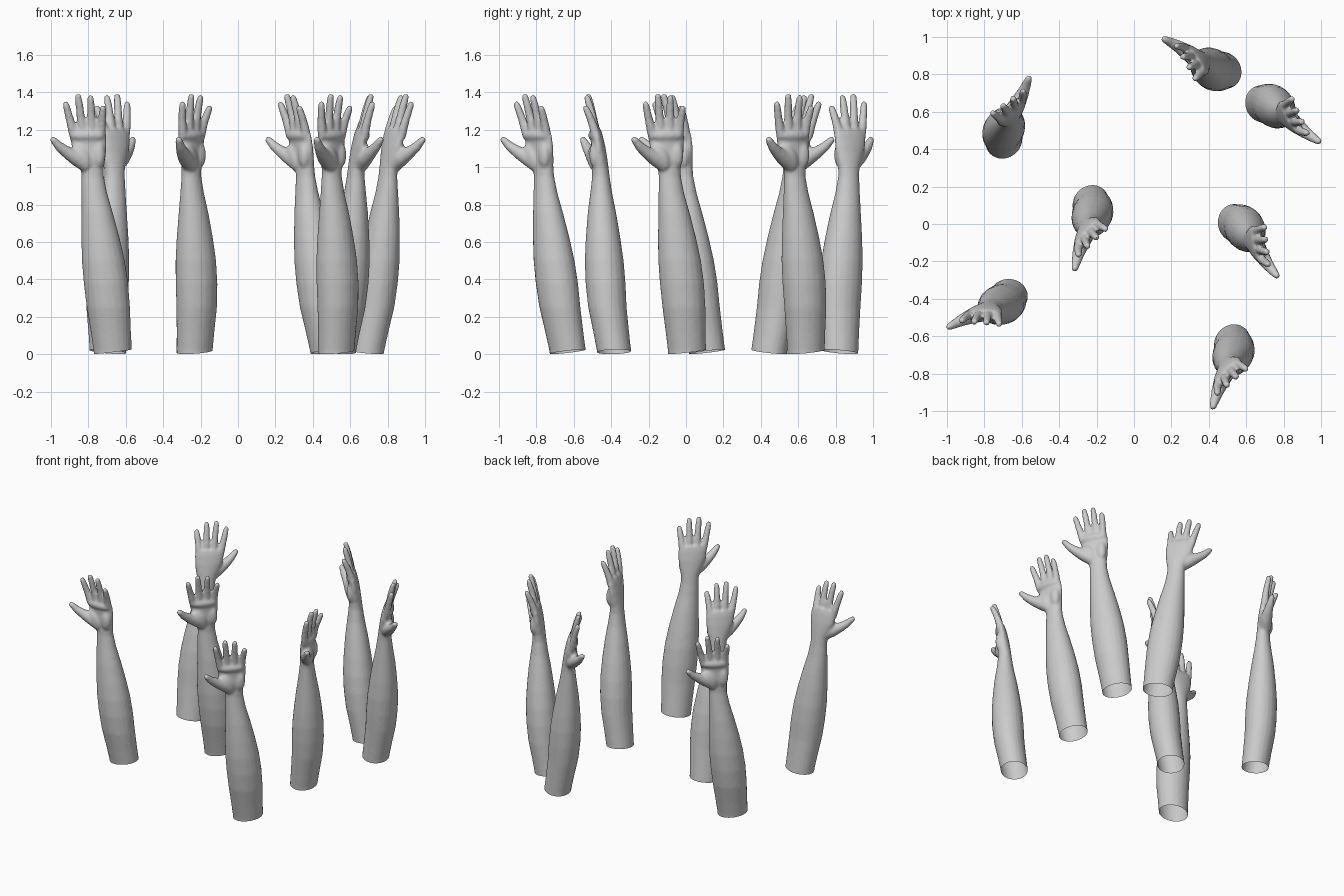
import bpy, bmesh, math
from mathutils import Vector, Matrix

if "Cube" in bpy.data.objects:
    bpy.data.objects.remove(bpy.data.objects["Cube"])

N = 20
bm = bmesh.new()


def loft(rings):
    """Closed skin through rings given as (centre, direction, rx, ry)."""
    loops = []
    for c, d, rx, ry in rings:
        d = Vector(d).normalized()
        v = d.cross(Vector((1, 0, 0))).normalized()
        u = v.cross(d)
        loops.append([bm.verts.new(Vector(c) + u * rx * math.cos(t) + v * ry * math.sin(t))
                      for t in (2 * math.pi * i / N for i in range(N))])
    for a, b in zip(loops, loops[1:]):
        for i in range(N):
            j = (i + 1) % N
            bm.faces.new((a[i], a[j], b[j], b[i]))
    bm.faces.new(loops[0][::-1])
    bm.faces.new(loops[-1])


def digit(points):
    """Round-tipped tube through (x, y, z, radius) points."""
    p = [Vector(q[:3]) for q in points]
    r = [q[3] for q in points]
    rings = []
    for i in range(len(p)):
        d = p[min(i + 1, len(p) - 1)] - p[max(i - 1, 0)]
        rings.append((p[i], d, r[i], r[i]))
    end = (p[-1] - p[-2]).normalized()
    for a in (30, 60, 80):
        k = math.radians(a)
        rr = r[-1] * math.cos(k)
        rings.append((p[-1] + end * r[-1] * math.sin(k), end, rr, rr))
    loft(rings)


def pad(c, size, tilt=0):
    m = (Matrix.Translation(c) @ Matrix.Rotation(tilt, 4, 'Y')
         @ Matrix.Diagonal((*size, 1)))
    bmesh.ops.create_uvsphere(bm, u_segments=20, v_segments=12, radius=1, matrix=m)


# forearm and palm: z, centre x, centre y, half width, half depth
profile = [
    (-0.06, 0.005, 0.006, 0.101, 0.089), (0.02, 0.0, 0.0, 0.103, 0.092),
    (0.12, -0.01, -0.015, 0.108, 0.096), (0.25, -0.023, -0.035, 0.116, 0.103),
    (0.38, -0.036, -0.045, 0.119, 0.107), (0.50, -0.05, -0.052, 0.115, 0.104),
    (0.62, -0.065, -0.058, 0.103, 0.093), (0.75, -0.082, -0.064, 0.085, 0.077),
    (0.86, -0.098, -0.068, 0.069, 0.059), (0.95, -0.107, -0.07, 0.060, 0.047),
    (1.00, -0.11, -0.073, 0.063, 0.044), (1.05, -0.117, -0.079, 0.079, 0.043),
    (1.11, -0.126, -0.084, 0.094, 0.038), (1.17, -0.132, -0.092, 0.099, 0.032),
    (1.205, -0.134, -0.098, 0.095, 0.026)]
loft([((x, y, z), (0, 0, 1), a, b) for z, x, y, a, b in profile])

# palm cushions: thumb side, little finger side, below the fingers
pad((-0.165, -0.107, 1.055), (0.05, 0.034, 0.075), -0.5)
pad((-0.075, -0.102, 1.065), (0.036, 0.03, 0.07))
pad((-0.132, -0.113, 1.17), (0.088, 0.024, 0.03))

# fingers: root x, tip x, tip y, tip z
for rx, tx, ty, tz in [(-0.205, -0.250, -0.132, 1.335), (-0.157, -0.184, -0.137, 1.377),
                       (-0.110, -0.118, -0.143, 1.370), (-0.064, -0.052, -0.150, 1.315)]:
    rz, ry = 1.16, -0.097
    pts = []
    for t, r in ((0, 0.025), (0.3, 0.024), (0.55, 0.0215), (0.8, 0.0205), (1, 0.0175)):
        pts.append((rx + (tx - rx) * t, ry + (ty - ry) * t ** 1.4, rz + (tz - rz) * t, r))
    digit(pts)

# thumb
digit([(-0.135, -0.088, 1.01, 0.042), (-0.195, -0.106, 1.05, 0.042),
       (-0.245, -0.127, 1.08, 0.033), (-0.285, -0.147, 1.11, 0.026),
       (-0.317, -0.164, 1.145, 0.019)])

bmesh.ops.recalc_face_normals(bm, faces=bm.faces)
mesh = bpy.data.meshes.new("arm_parts")
bm.to_mesh(mesh)
bm.free()

# fuse the parts into one smooth skin
src = bpy.data.objects.new("arm_source", mesh)
bpy.context.collection.objects.link(src)
rm = src.modifiers.new("fuse", 'REMESH')
rm.mode = 'VOXEL'
rm.voxel_size = 0.009
sm = src.modifiers.new("soften", 'SMOOTH')
sm.factor = 0.5
sm.iterations = 5
deps = bpy.context.evaluated_depsgraph_get()
skin = bpy.data.meshes.new_from_object(src.evaluated_get(deps))
bpy.data.objects.remove(src)

# open, slightly slanted cut at the elbow
bm = bmesh.new()
bm.from_mesh(skin)
bmesh.ops.bisect_plane(bm, geom=bm.verts[:] + bm.edges[:] + bm.faces[:],
                       plane_co=(0, 0, 0.013), plane_no=(-0.12, -0.03, 1), clear_inner=True)
for f in bm.faces:
    f.smooth = True
bm.to_mesh(skin)
bm.free()
skin.name = "raised_arm"

# seven copies: x, y, turn in degrees
for i, (x, y, a) in enumerate([(-0.67, -0.385, 0), (-0.695, 0.445, -139), (-0.232, 0.111, 49),
                               (0.48, 0.822, -55), (0.688, 0.641, 119), (0.54, 0.005, 101),
                               (0.525, -0.633, 46)]):
    o = bpy.data.objects.new(f"raised_arm_{i + 1}", skin)
    o.location = (x, y, 0)
    o.rotation_euler = (0, 0, math.radians(a))
    bpy.context.collection.objects.link(o)
